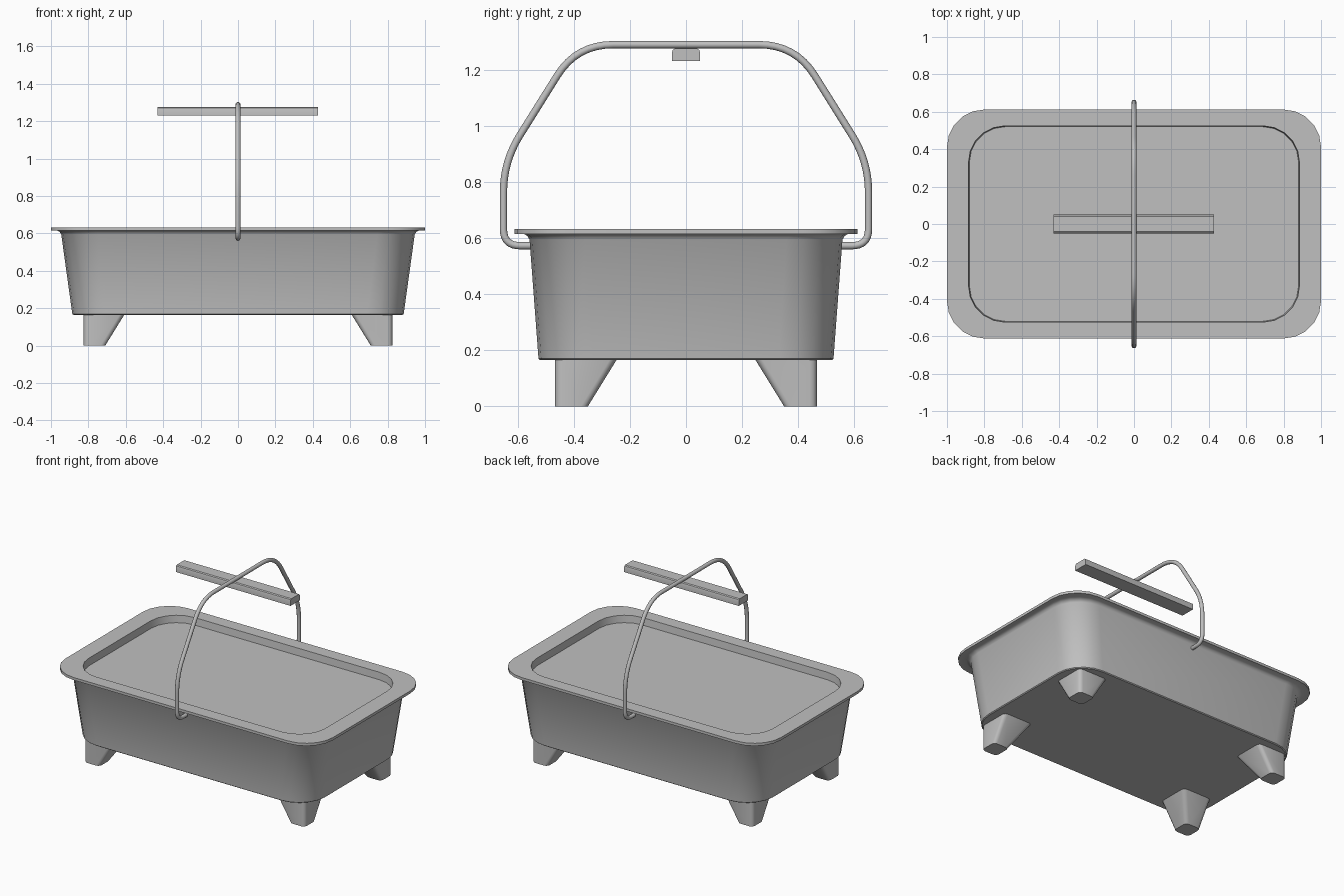
import bpy, bmesh, math
from mathutils import Vector

cube = bpy.data.objects.get("Cube")
if cube:
    bpy.data.objects.remove(cube, do_unlink=True)

GREY = (0.53, 0.53, 0.53, 1)
mat = bpy.data.materials.new("light grey")
mat.use_nodes = True
mat.diffuse_color = GREY
mat.node_tree.nodes["Principled BSDF"].inputs["Base Color"].default_value = GREY


def finish(name, bm, angle=35):
    """Turn a bmesh into a named, smooth-by-angle object."""
    bmesh.ops.recalc_face_normals(bm, faces=bm.faces)
    mesh = bpy.data.meshes.new(name)
    bm.to_mesh(mesh)
    bm.free()
    mesh.materials.append(mat)
    ob = bpy.data.objects.new(name, mesh)
    bpy.context.collection.objects.link(ob)
    bpy.ops.object.select_all(action='DESELECT')
    bpy.context.view_layer.objects.active = ob
    ob.select_set(True)
    bpy.ops.object.shade_smooth_by_angle(angle=math.radians(angle))
    return ob


def rounded_ring(x0, x1, y0, y1, z, radius, segs):
    """Rounded rectangle as a closed ring of points."""
    ring = []
    corners = [(x1, y1, -1, -1), (x0, y1, 1, -1), (x0, y0, 1, 1), (x1, y0, -1, 1)]
    for q, (cx, cy, sx, sy) in enumerate(corners):
        for i in range(segs + 1):
            a = math.pi / 2 * (q + i / segs)
            ring.append((cx + sx * radius + radius * math.cos(a),
                         cy + sy * radius + radius * math.sin(a), z))
    return ring


def loft(bm, rings, caps=True):
    """Bridge successive rings of equal length and cap both ends."""
    loops = [[bm.verts.new(p) for p in ring] for ring in rings]
    n = len(loops[0])
    for a, b in zip(loops, loops[1:]):
        for i in range(n):
            j = (i + 1) % n
            bm.faces.new((a[i], a[j], b[j], b[i]))
    if caps:
        bm.faces.new(loops[0])
        bm.faces.new(loops[-1])


# Tub: tapered body, flared neck, flat rim and shallow recess (half x, half y, z, radius)
tub_profile = [
    (0.88, 0.52, 0.165, 0.19), (0.886, 0.526, 0.17, 0.195),
    (0.945, 0.558, 0.595, 0.2), (0.953, 0.566, 0.608, 0.2),
    (0.965, 0.578, 0.615, 0.2), (1.0, 0.612, 0.615, 0.2),
    (1.0, 0.612, 0.633, 0.2), (0.885, 0.525, 0.633, 0.195),
    (0.88, 0.52, 0.585, 0.19),
]
bm = bmesh.new()
loft(bm, [rounded_ring(-x, x, -y, y, z, r, 5) for x, y, z, r in tub_profile])
finish("tub", bm)

# Feet: square to the outside, sloping in on the two inner sides
for sx, side in ((1, "left"), (-1, "right")):
    for sy, end in ((1, "back"), (-1, "front")):
        bm = bmesh.new()
        top = rounded_ring(0.605, 0.825, 0.245, 0.467, 0.17, 0.025, 3)
        base = rounded_ring(0.71, 0.825, 0.35, 0.467, 0, 0.025, 3)
        loft(bm, [[(sx * x, sy * y, z) for x, y, z in r] for r in (base, top)])
        finish(f"{end}_{side}_foot", bm)

# Handle: half path of straight runs with rounded bends, then mirrored
bends = [((0.651, 0.573), 0.06), ((0.651, 0.873), 0.11), ((0.39, 1.29), 0.13)]
corners = [Vector((0.55, 0.573))] + [Vector(p) for p, _ in bends] + [Vector((0, 1.29))]
half = [corners[0]]
for i, (_, reach) in enumerate(bends, 1):
    c = corners[i]
    a = c + (corners[i - 1] - c).normalized() * reach
    b = c + (corners[i + 1] - c).normalized() * reach
    for k in range(9):
        t = k / 8
        half.append(a * (1 - t) ** 2 + c * 2 * t * (1 - t) + b * t * t)
path = half + [Vector((-p.x, p.y)) for p in reversed(half)]

rings = []
for i, p in enumerate(path):
    d = (path[min(i + 1, len(path) - 1)] - path[max(i - 1, 0)]).normalized()
    ring = []
    for k in range(12):
        a = 2 * math.pi * k / 12
        u, v = 0.013 * math.cos(a), 0.013 * math.sin(a)
        ring.append((u, p.x - d.y * v, p.y + d.x * v))
    rings.append(ring)
bm = bmesh.new()
loft(bm, rings)
finish("handle", bm, 50)

# Grip: long bar under the handle with softened top edges
section = [(-0.05, 1.231), (0.05, 1.231), (0.05, 1.262), (0.047, 1.271),
           (0.04, 1.276), (-0.04, 1.276), (-0.047, 1.271), (-0.05, 1.262)]
bm = bmesh.new()
loft(bm, [[(x, y, z) for y, z in section] for x in (-0.43, 0.428)])
finish("grip", bm)
